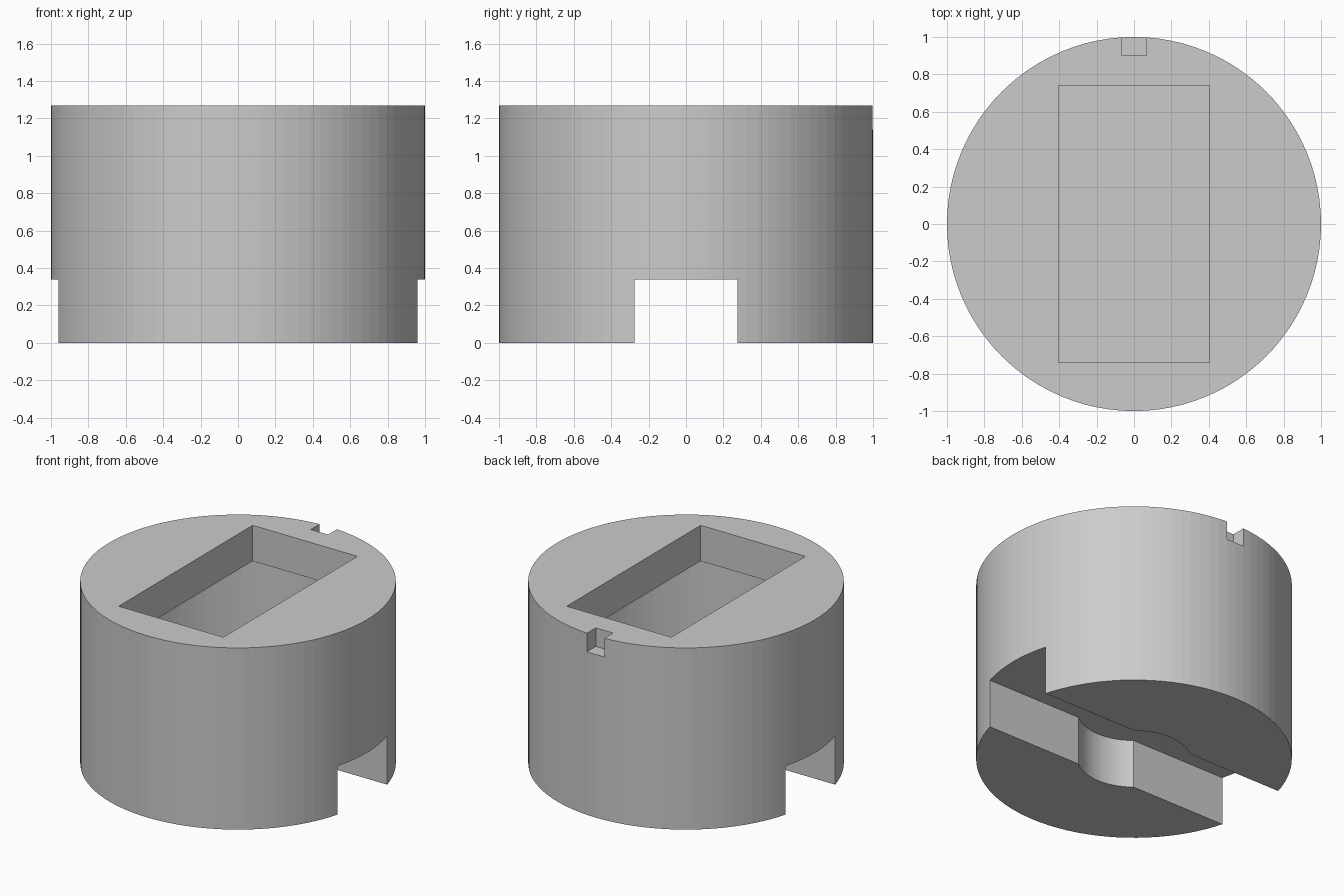
import bpy
import bmesh
from mathutils import Matrix, Vector

default = bpy.data.objects.get("Cube")
if default:
    bpy.data.objects.remove(default, do_unlink=True)

HEIGHT = 1.27
SLOT_TOP = 0.34
SIDES = 96

grey = bpy.data.materials.new("plain_grey")
grey.use_nodes = True
colour = (0.6, 0.6, 0.6, 1)
grey.diffuse_color = colour
grey.node_tree.nodes["Principled BSDF"].inputs["Base Color"].default_value = colour


def make_object(name, bm):
    mesh = bpy.data.meshes.new(name)
    bm.to_mesh(mesh)
    bm.free()
    mesh.materials.append(grey)
    obj = bpy.data.objects.new(name, mesh)
    bpy.context.collection.objects.link(obj)
    return obj


def cylinder(name, radius, bottom, top):
    bm = bmesh.new()
    bmesh.ops.create_cone(bm, cap_ends=True, segments=SIDES, radius1=radius,
                          radius2=radius, depth=top - bottom,
                          matrix=Matrix.Translation((0, 0, (bottom + top) / 2)))
    return make_object(name, bm)


def box(name, low, high):
    low, high = Vector(low), Vector(high)
    bm = bmesh.new()
    bmesh.ops.create_cube(bm, size=1)
    bmesh.ops.scale(bm, vec=high - low, verts=bm.verts)
    bmesh.ops.translate(bm, vec=(low + high) / 2, verts=bm.verts)
    return make_object(name, bm)


def cut(target, cutter):
    cutter.hide_render = True
    mod = target.modifiers.new(cutter.name, 'BOOLEAN')
    mod.operation = 'DIFFERENCE'
    mod.solver = 'EXACT'
    mod.object = cutter
    bpy.context.view_layer.objects.active = target
    bpy.ops.object.modifier_apply(modifier=mod.name)
    bpy.data.objects.remove(cutter, do_unlink=True)


# Round housing
housing = cylinder("round_housing", 1, 0, HEIGHT)

# Hollow chamber, opened by a rectangular window in the top plate
cut(housing, cylinder("inner_chamber", 0.88, 0.42, 1.02))
cut(housing, box("top_window", (-0.405, -0.74, 0.9), (0.405, 0.74, 1.5)))

# Locating notch at the back of the rim
cut(housing, box("rim_notch", (-0.067, 0.9, 1.14), (0.067, 1.2, 1.5)))

# Cross slot underneath with a round widening in the middle
cut(housing, box("base_slot", (-1.2, -0.275, -0.2), (1.2, 0.275, SLOT_TOP)))
cut(housing, cylinder("base_recess", 0.357, -0.2, SLOT_TOP))
